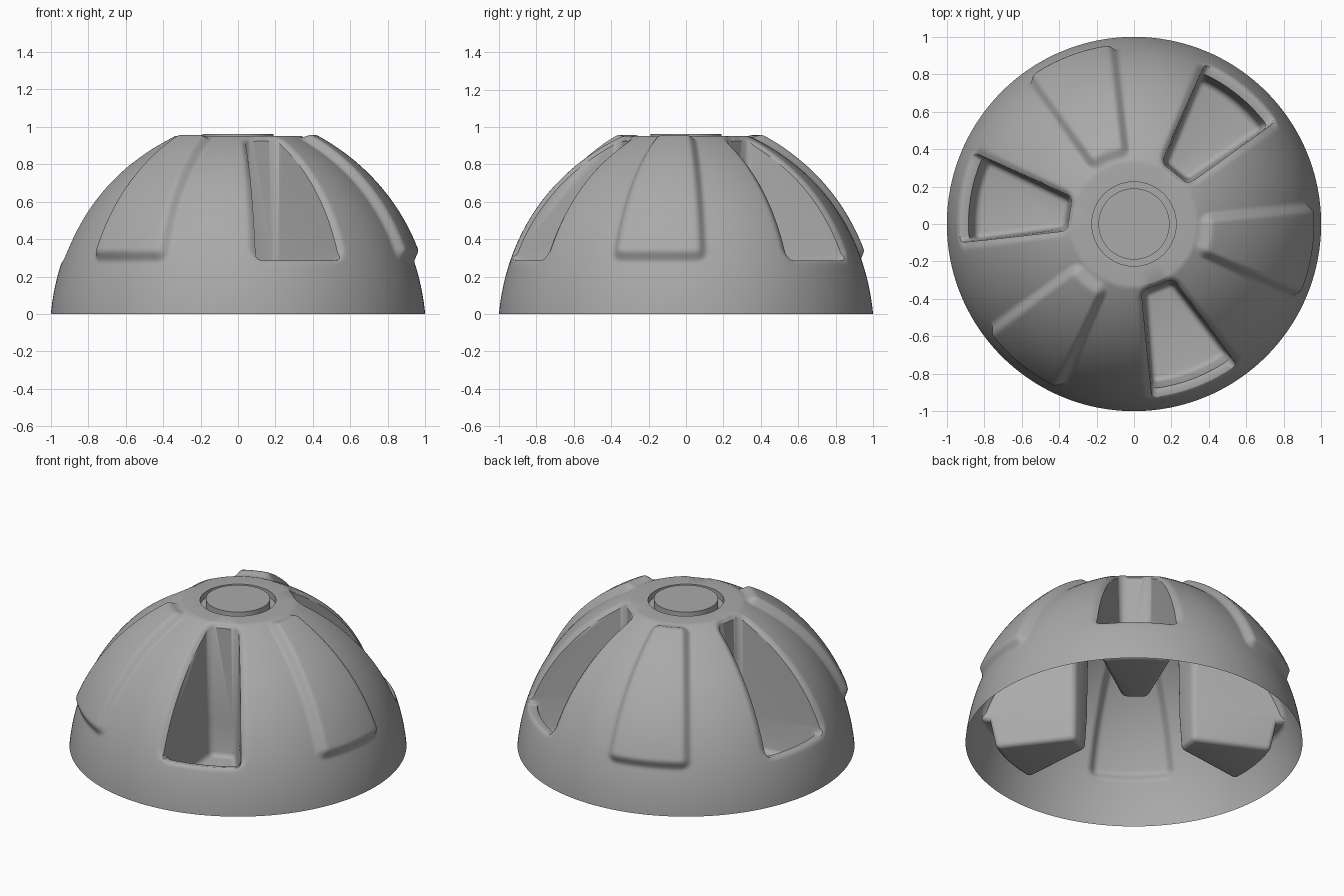
import bpy, bmesh, math
from mathutils import Vector, Matrix

if "Cube" in bpy.data.objects:
    bpy.data.objects.remove(bpy.data.objects["Cube"])

SPOKES = 360
STEPS = 90
PADS = [math.radians(a) for a in (-9, 111, 231)]
POCKETS = [math.radians(a) for a in (51, 171, 291)]

grey = bpy.data.materials.new("plain_grey")
grey.use_nodes = True
grey.diffuse_color = (0.4, 0.4, 0.4, 1)
grey.node_tree.nodes["Principled BSDF"].inputs["Base Color"].default_value = (0.4, 0.4, 0.4, 1)


def bezier(t):
    """Dome side profile as (radius, height)."""
    pts = [Vector(p) for p in ((1, 0), (0.965, 0.38), (0.76, 0.75), (0.34, 0.95))]
    while len(pts) > 1:
        pts = [a.lerp(b, t) for a, b in zip(pts, pts[1:])]
    return pts[0]


def smooth(x):
    x = min(max(x, 0), 1)
    return x * x * (3 - 2 * x)


def panel_distance(r, s, ang, centre, s_low, s_high, w_in, w_out):
    """Signed distance to a rounded tapering panel lying on the dome."""
    da = (ang - centre + math.pi) % (2 * math.pi) - math.pi
    if abs(da) > 0.6:
        return 1
    u, v = r * math.cos(da), r * math.sin(da)
    width = w_in + (w_out - w_in) * (u - 0.36) / 0.54
    corner = 0.065
    qx = abs(v) - width + corner
    qy = max(s_low - s, s - s_high) + corner
    return min(max(qx, qy), 0) + math.hypot(max(qx, 0), max(qy, 0)) - corner


# Sampled side profile with arc length
profile = [bezier(i / STEPS) for i in range(STEPS + 1)]
arc = [0]
for a, b in zip(profile, profile[1:]):
    arc.append(arc[-1] + (b - a).length)


def arc_at_height(z):
    return next(s for p, s in zip(profile, arc) if p.y >= z)


pad_low, pad_high = arc_at_height(0.27), arc[-1] - 0.01
pocket_low, pocket_high = arc_at_height(0.29), arc[-1] - 0.015

# Dome with raised pads and softened pocket lips
bm = bmesh.new()
rings = []
for i, (p, s) in enumerate(zip(profile, arc)):
    tangent = profile[min(i + 1, STEPS)] - profile[max(i - 1, 0)]
    normal = Vector((tangent.y, -tangent.x)).normalized()
    ring = []
    for k in range(SPOKES):
        ang = 2 * math.pi * k / SPOKES
        h = 0
        for c in PADS:
            d = panel_distance(p.x, s, ang, c, pad_low, pad_high, 0.12, 0.26)
            h += 0.042 * smooth(-d / 0.06)
        for c in POCKETS:
            d = panel_distance(p.x, s, ang, c, pocket_low, pocket_high, 0.095, 0.25)
            h -= 0.02 * (1 - min(max(d, 0) / 0.035, 1)) ** 2
        q = p + normal * h
        ring.append(bm.verts.new((q.x * math.cos(ang), q.x * math.sin(ang), q.y)))
    rings.append(ring)

# Flat crown, groove and centre button
for r, z in ((0.325, 0.952), (0.225, 0.952), (0.225, 0.91), (0.19, 0.91), (0.19, 0.962)):
    rings.append([bm.verts.new((r * math.cos(2 * math.pi * k / SPOKES),
                                r * math.sin(2 * math.pi * k / SPOKES), z)) for k in range(SPOKES)])
for low, high in zip(rings, rings[1:]):
    for k in range(SPOKES):
        n = (k + 1) % SPOKES
        bm.faces.new((low[k], low[n], high[n], high[k]))
bm.faces.new(rings[-1])
bm.faces.new(rings[0][::-1])
mesh = bpy.data.meshes.new("dome_shell")
bm.to_mesh(mesh)
bm.free()
dome = bpy.data.objects.new("dome_shell", mesh)
bpy.context.collection.objects.link(dome)
mesh.materials.append(grey)


def pocket_outline(radius, inset):
    """Wedge in plan: narrow flat inner end, arc-shaped outer end."""
    inner = 0.345 + inset
    v = 0.095 - inset + 0.285 * (radius * 0.965 - 0.345)
    half = math.asin(v / radius)
    pts = [(inner, -0.095 + inset)]
    for j in range(9):
        a = half * (j / 4 - 1)
        pts.append((radius * math.cos(a), radius * math.sin(a)))
    return pts + [(inner, 0.095 - inset)]


# Deep rounded wedges that cut the three pockets, with a lip at the outer end
bm = bmesh.new()
for c in POCKETS:
    part = bmesh.new()
    loops = []
    for z, radius, inset in ((0.09, 0.85, 0.02), (0.275, 0.885, 0.012), (0.315, 1.05, 0.01), (1.2, 1.05, 0)):
        loops.append([part.verts.new((u, v, z)) for u, v in pocket_outline(radius, inset)])
    part.faces.new(loops[0][::-1])
    part.faces.new(loops[-1])
    for low, high in zip(loops, loops[1:]):
        for k in range(len(low)):
            n = (k + 1) % len(low)
            part.faces.new((low[k], low[n], high[n], high[k]))
    part.normal_update()
    floor = [e for e in part.edges if all(v.co.z < 0.1 for v in e.verts)]
    corners = [e for e in part.edges if abs(e.verts[0].co.z - e.verts[1].co.z) > 0.01
               and e.calc_face_angle(0) > 0.6]
    bmesh.ops.bevel(part, geom=floor + corners, offset=0.03, segments=4, profile=0.5,
                    affect='EDGES', clamp_overlap=True)
    part.transform(Matrix.Rotation(c, 4, 'Z'))
    tmp = bpy.data.meshes.new("pocket_part")
    part.to_mesh(tmp)
    part.free()
    bm.from_mesh(tmp)
    bpy.data.meshes.remove(tmp)
bmesh.ops.recalc_face_normals(bm, faces=bm.faces[:])
cut_mesh = bpy.data.meshes.new("pocket_cutter")
bm.to_mesh(cut_mesh)
bm.free()
cut_mesh.materials.append(grey)
cutter = bpy.data.objects.new("pocket_cutter", cut_mesh)
cutter.hide_render = True
bpy.context.collection.objects.link(cutter)

bpy.ops.object.select_all(action='DESELECT')
dome.select_set(True)
bpy.context.view_layer.objects.active = dome
mod = dome.modifiers.new("pockets", 'BOOLEAN')
mod.operation = 'DIFFERENCE'
mod.solver = 'EXACT'
mod.object = cutter
bpy.ops.object.modifier_apply(modifier=mod.name)
bpy.data.objects.remove(cutter)

# Open the underside
bm = bmesh.new()
bm.from_mesh(dome.data)
base = [f for f in bm.faces if all(v.co.z < 0.001 for v in f.verts)]
bmesh.ops.delete(bm, geom=base, context='FACES')
bm.to_mesh(dome.data)
bm.free()
bpy.ops.object.shade_smooth_by_angle(angle=math.radians(48))
